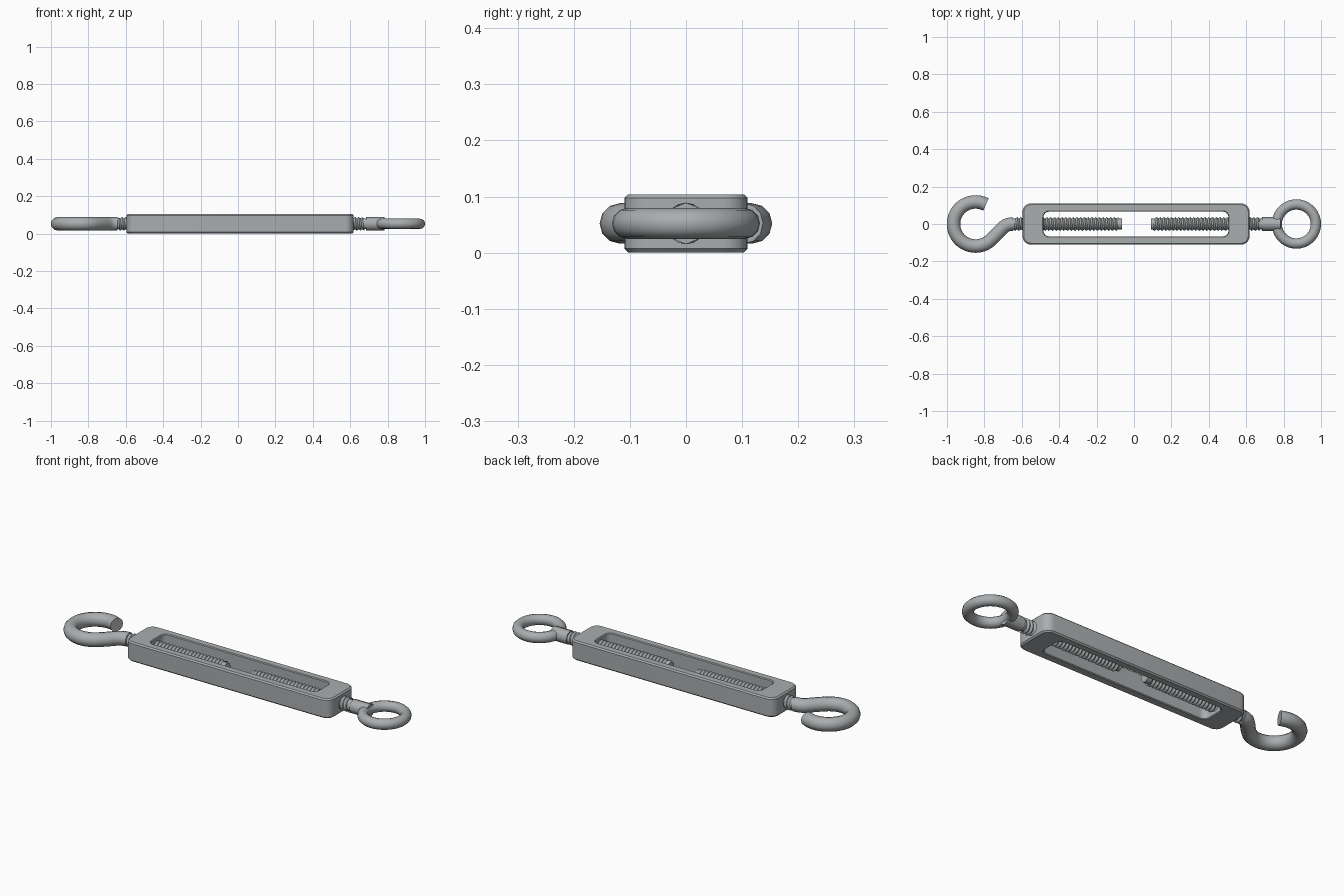
import bpy, bmesh, math
from mathutils import Vector

if "Cube" in bpy.data.objects:
    bpy.data.objects.remove(bpy.data.objects["Cube"])

MID = 0.052  # height of the centre line

steel = bpy.data.materials.new("galvanised grey")
steel.diffuse_color = (0.40, 0.42, 0.43, 1)
steel.use_nodes = True
steel.node_tree.nodes["Principled BSDF"].inputs["Base Color"].default_value = steel.diffuse_color


def finish(name, bm, angle=35):
    bmesh.ops.recalc_face_normals(bm, faces=bm.faces)
    mesh = bpy.data.meshes.new(name)
    bm.to_mesh(mesh)
    bm.free()
    mesh.materials.append(steel)
    ob = bpy.data.objects.new(name, mesh)
    bpy.context.collection.objects.link(ob)
    bpy.ops.object.select_all(action='DESELECT')
    ob.select_set(True)
    bpy.context.view_layer.objects.active = ob
    bpy.ops.object.shade_smooth_by_angle(angle=math.radians(angle))
    return ob


def skin(bm, loops, closed):
    """Join successive loops of vertices with quads."""
    n = len(loops[0])
    for k in range(len(loops) if closed else len(loops) - 1):
        a, b = loops[k], loops[(k + 1) % len(loops)]
        for i in range(n):
            j = (i + 1) % n
            bm.faces.new((a[i], a[j], b[j], b[i]))
    if not closed:
        bm.faces.new(loops[0])
        bm.faces.new(loops[-1])


def tube(name, path, radius, sides=12, closed=False):
    """Sweep a round section along a flat path at the centre height."""
    bm = bmesh.new()
    loops = []
    n = len(path)
    for i, p in enumerate(path):
        a = path[(i - 1) % n] if closed else path[max(i - 1, 0)]
        b = path[(i + 1) % n] if closed else path[min(i + 1, n - 1)]
        t = (b - a).normalized()
        side = Vector((-t.y, t.x))
        ring = []
        for k in range(sides):
            u = 2 * math.pi * k / sides
            q = p + side * radius * math.cos(u)
            ring.append(bm.verts.new((q.x, q.y, MID + radius * math.sin(u))))
        loops.append(ring)
    skin(bm, loops, closed)
    return finish(name, bm, 50)


def arc(cx, r, a0, a1, n):
    return [Vector((cx + r * math.cos(math.radians(a0 + (a1 - a0) * i / n)),
                    r * math.sin(math.radians(a0 + (a1 - a0) * i / n))))
            for i in range(n + 1)]


def rounded_rect(x0, x1, y, r, seg=6):
    pts = []
    for cx, cy, start in ((x1 - r, y - r, 0), (x0 + r, y - r, 90),
                          (x0 + r, r - y, 180), (x1 - r, r - y, 270)):
        for i in range(seg + 1):
            a = math.radians(start + 90 * i / seg)
            pts.append((cx + r * math.cos(a), cy + r * math.sin(a)))
    return pts


def threaded_rod(name, x0, x1, pitch=0.02, root=0.029, crest=0.037, n=16):
    """Core cylinder wrapped by one continuous helical ridge."""
    bm = bmesh.new()
    core = [[bm.verts.new((x, root * math.cos(2 * math.pi * k / n),
                           MID + root * math.sin(2 * math.pi * k / n)))
             for k in range(n)] for x in (x0, x1)]
    skin(bm, core, False)
    count = int((x1 - x0 - pitch) / pitch * n)
    low, high = [], []
    for i in range(count + 1):
        a = 2 * math.pi * i / n
        fade = min(1, i / (n / 2), (count - i) / (n / 2))
        top = root + (crest - root) * fade
        x = x0 + pitch * i / n
        for store, dx, r in ((low, 0, root), (high, pitch / 2, top)):
            store.append(bm.verts.new((x + dx, r * math.cos(a), MID + r * math.sin(a))))
    for i in range(count):
        bm.faces.new((low[i], low[i + 1], high[i + 1], high[i]))
        if i + n + 1 <= count:
            bm.faces.new((high[i], high[i + 1], low[i + n + 1], low[i + n]))
    return finish(name, bm, 30)


# Body: long rounded frame with chamfered rims and an open slot
bm = bmesh.new()
H, C = 0.104, 0.007
loops = []
for inner, inset, z in ((0, C, 0), (0, 0, C), (0, 0, H - C), (0, C, H),
                        (1, 0.004, H), (1, 0, H - 0.004), (1, 0, 0.004), (1, 0.004, 0)):
    if inner:
        pts = rounded_rect(-0.484 - inset, 0.505 + inset, 0.066 + inset, 0.03 + inset)
    else:
        pts = rounded_rect(-0.596 + inset, 0.618 - inset, 0.11 - inset, 0.045 - inset)
    loops.append([bm.verts.new((x, y, z)) for x, y in pts])
skin(bm, loops, True)
finish("body_frame", bm, 30)

# Threaded rods through both ends of the body
threaded_rod("hook_thread", -0.655, -0.065)
threaded_rod("eye_thread", 0.09, 0.695)

# Open hook: arc, then an S-bend back onto the rod axis
path = arc(-0.847, 0.118, 62, 312, 30)
p0 = path[-1]
p1 = p0 + 0.09 * Vector((math.cos(math.radians(42)), math.sin(math.radians(42))))
p2, p3 = Vector((-0.70, 0)), Vector((-0.645, 0))
for i in range(1, 11):
    t = i / 10
    s = 1 - t
    path.append(p0 * s**3 + p1 * 3 * s * s * t + p2 * 3 * s * t * t + p3 * t**3)
tube("hook", path, 0.036)

# Closed eye and its plain shank
tube("eye_ring", arc(0.868, 0.1045, 0, 360, 36)[:-1], 0.0275, closed=True)
tube("eye_shank", [Vector((0.685, 0)), Vector((0.783, 0))], 0.037, sides=8)
